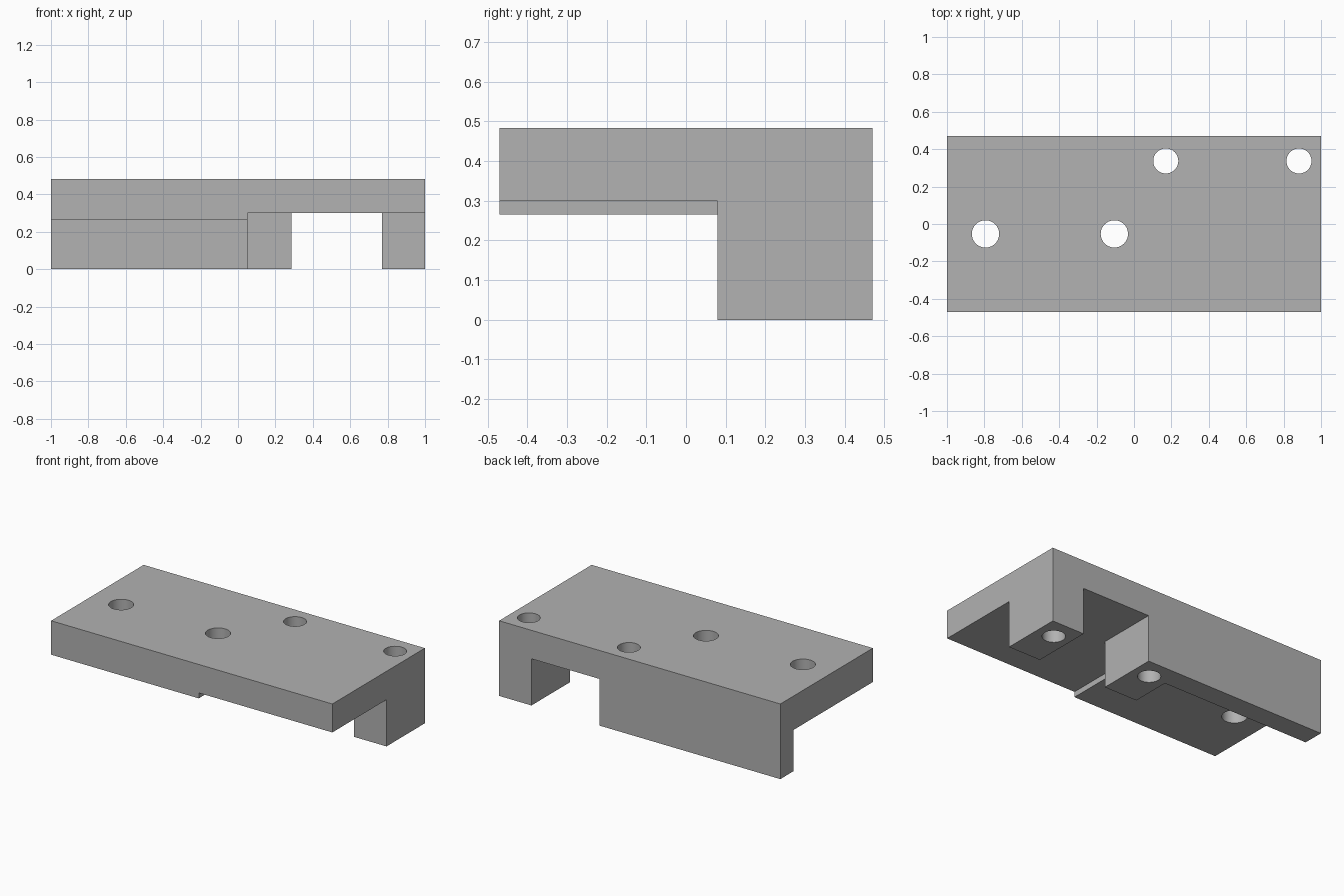
import bpy
import math

cube = bpy.data.objects.get("Cube")
if cube:
    bpy.data.objects.remove(cube, do_unlink=True)

grey = bpy.data.materials.new("plain grey")
grey.use_nodes = True
colour = (0.445, 0.445, 0.445, 1)
grey.diffuse_color = colour
grey.node_tree.nodes["Principled BSDF"].inputs["Base Color"].default_value = colour


def box(name, low, high):
    """Axis-aligned box between two corners."""
    bpy.ops.mesh.primitive_cube_add(size=1)
    ob = bpy.context.object
    ob.name = name
    for v in ob.data.vertices:
        v.co = [low[i] if v.co[i] < 0 else high[i] for i in range(3)]
    ob.data.materials.append(grey)
    return ob


def drill(name, x, y, radius):
    """Tall vertical cylinder used to cut a through hole."""
    bpy.ops.mesh.primitive_cylinder_add(vertices=48, radius=radius, depth=2, location=(x, y, 0))
    ob = bpy.context.object
    ob.name = name
    ob.data.materials.append(grey)
    return ob


TOP, HALF_DEPTH = 0.483, 0.47
LEG_FRONT, WALL_FRONT = 0.08, 0.335
STEP_X = 0.05
THIN, THICK = 0.30, 0.265  # underside heights of the two plate halves

# Solid block that the bracket is milled from
bracket = box("bracket", (-1, -HALF_DEPTH, 0), (1, HALF_DEPTH, TOP))

cutters = [
    # Clearance in front of the legs, under the thin half
    box("left_clearance", (STEP_X, -0.6, -0.1), (1.1, LEG_FRONT, THIN)),
    # Clearance in front of the thin back wall, under the thick half
    box("right_clearance", (-1.1, -0.6, -0.1), (STEP_X, WALL_FRONT, THICK)),
    # Opening between the two legs
    box("leg_opening", (0.285, -0.6, -0.1), (0.77, 0.6, THIN)),
    # Holes through the legs, then through the plate
    drill("outer_leg_hole", 0.882, 0.337, 0.067),
    drill("inner_leg_hole", 0.17, 0.337, 0.067),
    drill("outer_plate_hole", -0.794, -0.053, 0.073),
    drill("inner_plate_hole", -0.105, -0.053, 0.073),
]

bpy.ops.object.select_all(action="DESELECT")
bracket.select_set(True)
bpy.context.view_layer.objects.active = bracket
for cutter in cutters:
    cutter.hide_render = True
    mod = bracket.modifiers.new(cutter.name, "BOOLEAN")
    mod.operation = "DIFFERENCE"
    mod.solver = "EXACT"
    mod.object = cutter
    bpy.ops.object.modifier_apply(modifier=mod.name)
    bpy.data.objects.remove(cutter, do_unlink=True)

# Smooth hole walls, crisp edges
bpy.ops.object.shade_smooth_by_angle(angle=math.radians(30))
